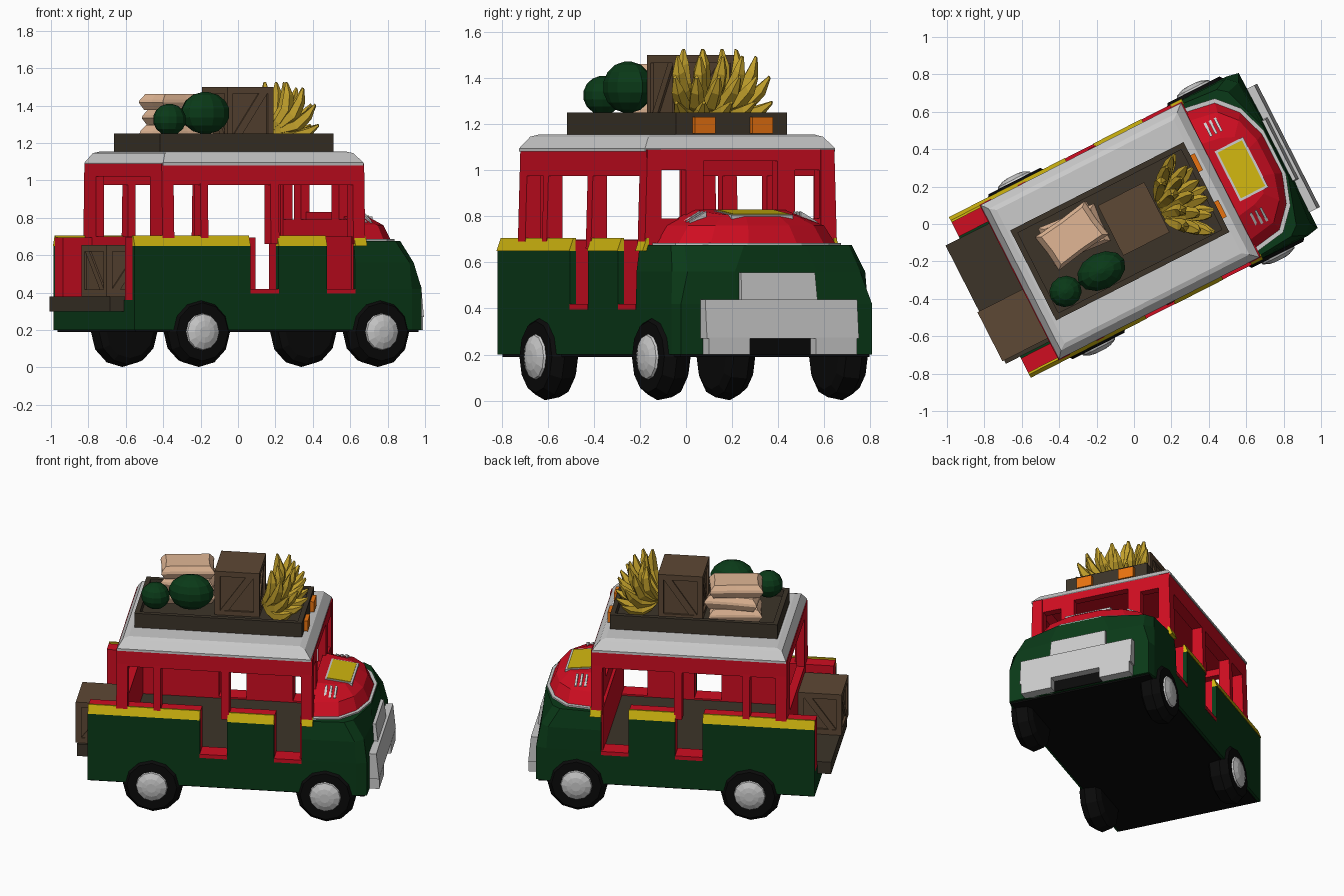
import bpy, bmesh
from math import sin, cos, pi, radians
from mathutils import Vector, Matrix

if "Cube" in bpy.data.objects:
    bpy.data.objects.remove(bpy.data.objects["Cube"])

TURN = Matrix.Rotation(radians(27), 3, 'Z')   # whole bus is turned on the ground
COLORS = {
    'red': (.62, .004, .015), 'green': (.003, .042, .009), 'yellow': (.65, .48, .005),
    'dark': (.045, .034, .022), 'wood': (.11, .065, .035), 'beige': (.75, .47, .3),
    'banana': (.55, .36, .025), 'orange': (.8, .17, .005), 'black': (.003, .003, .003)}
MATS = {}
for key, c in COLORS.items():
    MATS[key] = bpy.data.materials.new(key)
    MATS[key].diffuse_color = (*c, 1)


def build(name, color, pieces):
    """Each piece is a list of equal-length rings (u forward, v left, z up), skinned and capped."""
    bm = bmesh.new()
    for rings in pieces:
        vs = [[bm.verts.new(TURN @ Vector(p)) for p in r] for r in rings]
        n = len(vs[0])
        for a, b in zip(vs, vs[1:]):
            for i in range(n):
                bm.faces.new((a[i], a[(i + 1) % n], b[(i + 1) % n], b[i]))
        bm.faces.new(vs[0][::-1])
        bm.faces.new(vs[-1])
    bmesh.ops.recalc_face_normals(bm, faces=bm.faces)
    me = bpy.data.meshes.new(name)
    bm.to_mesh(me)
    bm.free()
    ob = bpy.data.objects.new(name, me)
    bpy.context.collection.objects.link(ob)
    if color:
        me.materials.append(MATS[color])


def box(u0, u1, v0, v1, z0, z1):
    return [[(u0, v0, z), (u1, v0, z), (u1, v1, z), (u0, v1, z)] for z in (z0, z1)]


def both(pieces):
    return pieces + [[[(u, -v, z) for u, v, z in r] for r in p] for p in pieces]


def outline(half, z, slope=0):
    pts = half + [(u, -v) for u, v in half[::-1]]
    return [(u, v, z - slope * (u - .5)) for u, v in pts]


def rect(u0, u1, hw, z):
    return outline([(u0, hw), (u1, hw)], z)


def circle_v(u, z, r, v, n=12):
    return [(u + r * cos(2 * pi * i / n), v, z + r * sin(2 * pi * i / n)) for i in range(n)]


# Lower hull, nose and thick side panels with door gaps
SEGS = [(-.865, -.17), (0, .29)]
nose = [outline([(.46, .478), (.80, .478), (.865, .465), (.87, .2)], z) for z in (.2, .42)]
nose.append(outline([(.46, .475), (.79, .47), (.84, .42), (.86, .2)], .56))
nose.append(outline([(.46, .46), (.72, .44), (.77, .40), (.85, .15)], .675))
build('lower_body', 'green', [nose, box(-.68, .46, -.478, .478, .2, .40),
                              box(-.865, -.68, -.478, .478, .2, .36)])
build('side_panels', 'green', both([box(a, b, .45, .478, .36, .65) for a, b in SEGS]))
build('side_lining', 'red', both([box(a, b, .365, .455, .36, .695) for a, b in SEGS]))
build('yellow_stripe', 'yellow', both([
    [[(u, .45, .65), (u, .482, .65), (u, .462, .705), (u, .45, .705)] for u in s]
    for s in SEGS + [(.46, .53)]]))
build('door_sills', 'red', both([box(a, b, .365, .48, .395, .42) for a, b in ((-.17, 0), (.29, .46))]))
build('cabin_floor', 'dark', [box(-.67, .46, -.42, .42, .39, .41)])
build('underside', 'black', [box(-.85, .85, -.46, .46, .19, .205)])

# Cabin frame: pillars, beams, ceiling, rear and front walls
pillars = [(-.69, -.62), (-.46, -.415), (-.04, .01), (.455, .525)]
build('side_pillars', 'red', both(
    [[[(a, .39, z), (b, .39, z), (b, w, z), (a, w, z)] for z, w in ((.66, .468), (1.09, .455))]
     for a, b in pillars]))
build('side_beams', 'red', both([box(-.685, .52, .39, .458, .975, 1.09)]))
build('ceiling', 'red', [box(-.67, .51, -.44, .44, 1.065, 1.082)])
build('rear_wall', 'red', [box(-.69, -.64, -.42, .42, .36, .70), box(-.69, -.64, -.42, .42, 1.02, 1.09)]
      + both([box(-.69, -.64, .32, .43, .7, 1.02)]))
build('front_wall', 'red', [box(.45, .52, -.455, .455, .41, .70), box(.47, .52, -.43, .43, .70, .79),
                            box(.47, .52, -.42, .42, 1.04, 1.09)]
      + both([box(.47, .52, .18, .265, .74, 1.04), box(.47, .52, .265, .43, 1.0, 1.04),
              box(.47, .52, .385, .43, .74, 1.0)]))

# Roof and roof rack
build('roof', None, [[rect(-.685, .517, .463, 1.08), rect(-.685, .517, .463, 1.095),
                      rect(-.655, .475, .425, 1.145), rect(-.62, .44, .40, 1.155)]])
build('roof_rack', 'dark', [box(-.605, .435, -.27, .27, 1.14, 1.205),
                            box(-.605, -.575, -.27, .27, 1.15, 1.25), box(.405, .435, -.27, .27, 1.15, 1.25)]
      + both([box(-.575, .405, .24, .27, 1.15, 1.25)]))
build('roof_lights', 'orange', both([box(.43, .46, .09, .19, 1.16, 1.23)]))

# Hood with trim, centre panel and vents
h0 = [(.5, .42), (.68, .39), (.78, .28), (.835, .12)]
build('hood', 'red', [[outline(h0, .67),
                       outline([(.5, .36), (.67, .33), (.75, .24), (.79, .1)], .76),
                       outline([(.5, .22), (.62, .20), (.69, .17), (.725, .08)], .83, .12)]])
build('hood_trim', None, [[outline([(u + .01, v + .012) for u, v in h0], z) for z in (.66, .685)]])


def hood_panel(u0, u1, w, lift):
    return [[(u, v, .83 - .12 * (u - .5) + d) for u, v in ((u0, w), (u1, w), (u1, -w), (u0, -w))]
            for d in (-.02, lift)]


build('hood_panel_frame', None, [hood_panel(.56, .73, .15, .003)])
build('hood_panel', 'yellow', [hood_panel(.572, .717, .137, .007)])
build('hood_vents', None, both([
    [[(u, .23, z + .815), (u + .014, .23, z + .813), (u + .014, .31, z + .768), (u, .31, z + .77)]
     for z in (-.03, .008)] for u in (.575, .605, .635)]))

# Front bumper with notch and upper grille block
build('front_bumper', None, [
    [rect(.84, .927, .37, .27), rect(.84, .91, .37, .44)],
    [rect(.82, .895, .185, .43), rect(.82, .88, .18, .555)]] + both([box(.84, .927, .16, .36, .20, .275)]))
build('bumper_gap', 'black', [box(.84, .875, -.16, .16, .2, .27)])

# Wheels
tires, hubs = [], []
for u in (-.465, .61):
    tires.append([circle_v(u, .19, r, v) for v, r in ((.36, .14), (.38, .175), (.45, .188), (.495, .155), (.495, .11))])
    hubs.append([circle_v(u, .19, r, v) for v, r in ((.48, .105), (.505, .095), (.52, .06), (.525, .03))])
build('tires', 'black', both(tires))
build('hubcaps', None, both(hubs))


# Crates: core, slabs, corner posts and diagonal braces
def crate(name, u0, u1, v0, v1, z0, z1):
    t, g, w = .035, .014, .05
    parts = [box(u0 + g, u1 - g, v0 + g, v1 - g, z0, z1),
             box(u0, u1, v0, v1, z0, z0 + t), box(u0, u1, v0, v1, z1 - t, z1)]
    for a in (u0, u1 - t):
        for b in (v0, v1 - t):
            parts.append(box(a, a + t, b, b + t, z0, z1))
    for a, b in ((u0 + .004, u0 + .02), (u1 - .02, u1 - .004)):
        parts.append([[(c, v0 + t, z0 + t), (c, v0 + t + w, z0 + t), (c, v1 - t, z1 - t),
                       (c, v1 - t - w, z1 - t)] for c in (a, b)])
    for a, b in ((v0 + .004, v0 + .02), (v1 - .02, v1 - .004)):
        parts.append([[(u0 + t, c, z0 + t), (u0 + t + w, c, z0 + t), (u1 - t, c, z1 - t),
                       (u1 - t - w, c, z1 - t)] for c in (a, b)])
    build(name, 'wood', parts)


crate('roof_crate', -.128, .15, -.125, .175, 1.2, 1.5)
crate('rear_crate', -.96, -.69, -.335, -.04, .38, .655)
build('rear_shelf', 'dark', [box(-.95, -.68, -.355, .355, .30, .38)])

# Stacked sacks
sacks = []
for k, (turn, du) in enumerate(((8, 0), (-3, .01), (9, -.005))):
    rot, z = Matrix.Rotation(radians(turn), 2), 1.21 + k * .083
    shape = [(-.165, -.11), (0, -.105), (.165, -.11), (.16, 0), (.165, .11), (0, .105), (-.165, .11), (-.16, 0)]
    rings = []
    for s, dz in ((.85, 0), (1, .04), (.97, .055), (.82, .085)):
        pts = [rot @ Vector(p) * s for p in shape]
        rings.append([(p.x - .32 + du, p.y + .095, z + dz) for p in pts])
    sacks.append(rings)
build('sacks', 'beige', sacks)


# Watermelons
def melon(u, v, z, a, b, h):
    return [[(u + a * sin(t) * cos(i * pi / 6), v + b * sin(t) * sin(i * pi / 6), z - h * cos(t))
             for i in range(12)] for t in [pi * (.04 + .92 * j / 7) for j in range(8)]]


build('watermelons', 'green', [melon(-.27, -.145, 1.36, .14, .10, .113), melon(-.49, -.155, 1.325, .09, .085, .085)])

# Banana bunch fanning up and forward from its stem
bananas = []
for elev, length, spread, n in ((5, .27, 42, 5), (28, .285, 44, 6), (50, .29, 46, 5), (70, .27, 48, 4)):
    for i in range(n):
        az, el = radians(spread * (2 * i / (n - 1) - 1)), radians(elev)
        d = Vector((cos(el) * cos(az), cos(el) * sin(az), sin(el)))
        side = Vector((-sin(az), cos(az), 0))
        up = d.cross(side)
        base = Vector((.165, .08 * sin(az), 1.27))
        rings = []
        for t, r in ((0, .014), (.2, .032), (.5, .037), (.8, .029), (1, .008)):
            c = base + d * length * t - up * .05 * sin(pi * t)
            rings.append([c + (side * cos(q * 2 * pi / 5) + up * sin(q * 2 * pi / 5)) * r for q in range(5)])
        bananas.append(rings)
build('bananas', 'banana', bananas)

for m in bpy.data.materials:
    if m.users and not m.is_grease_pencil:
        m.use_nodes = True
        m.node_tree.nodes["Principled BSDF"].inputs["Base Color"].default_value = m.diffuse_color
